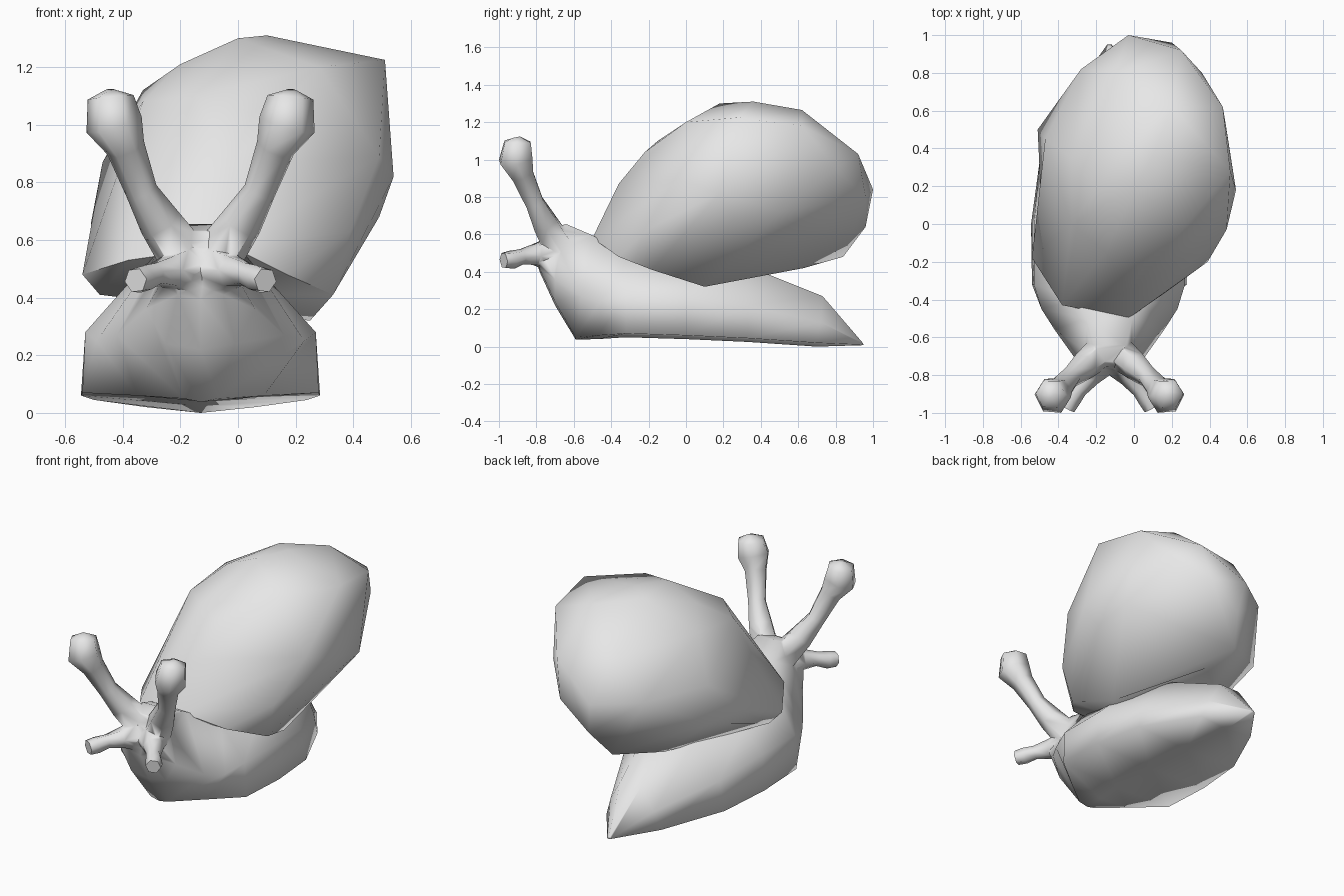
import bpy, bmesh, math
from mathutils import Vector

if "Cube" in bpy.data.objects:
    bpy.data.objects.remove(bpy.data.objects["Cube"])

CX = -0.13  # middle line of the body

grey = bpy.data.materials.new("plain grey")
grey.diffuse_color = (0.8, 0.8, 0.8, 1)
grey.use_nodes = True
grey.node_tree.nodes["Principled BSDF"].inputs["Base Color"].default_value = grey.diffuse_color


def smooth(ob, angle):
    bpy.ops.object.select_all(action='DESELECT')
    ob.select_set(True)
    bpy.context.view_layer.objects.active = ob
    bpy.ops.object.shade_smooth_by_angle(angle=math.radians(angle))


def finish(name, bm, angle=60):
    bmesh.ops.recalc_face_normals(bm, faces=bm.faces[:])
    me = bpy.data.meshes.new(name)
    bm.to_mesh(me)
    bm.free()
    me.materials.append(grey)
    ob = bpy.data.objects.new(name, me)
    bpy.context.collection.objects.link(ob)
    smooth(ob, angle)
    return ob


def loft(name, rings, angle=60):
    """Skin a row of equal closed rings and cap both ends."""
    bm = bmesh.new()
    rows = [[bm.verts.new(p) for p in ring] for ring in rings]
    n = len(rows[0])
    for a, b in zip(rows, rows[1:]):
        for i in range(n):
            j = (i + 1) % n
            bm.faces.new((a[i], a[j], b[j], b[i]))
    bm.faces.new(rows[0])
    bm.faces.new(rows[-1])
    return finish(name, bm, angle)


def stalk(name, path, side, sides=6):
    """Tapered tube; path entries are (offset from middle, y, z, radius)."""
    pts = [Vector((CX + side * d, y, z)) for d, y, z, r in path]
    rings = []
    for i, p in enumerate(pts):
        t = (pts[min(i + 1, len(pts) - 1)] - pts[max(i - 1, 0)]).normalized()
        u = t.cross(Vector((0, 1, 0.3))).normalized()
        v = t.cross(u)
        r = path[i][3]
        rings.append([p + r * (u * math.cos(k * math.tau / sides) + v * math.sin(k * math.tau / sides))
                      for k in range(sides)])
    return loft(name, rings, 65)


def dent(bm, near, target):
    """Split the edge whose middle is closest to a point and push it in."""
    near = Vector(near)
    e = min(bm.edges, key=lambda e: ((e.verts[0].co + e.verts[1].co) / 2 - near).length)
    if ((e.verts[0].co + e.verts[1].co) / 2 - near).length > 0.12:
        return
    res = bmesh.ops.subdivide_edges(bm, edges=[e], cuts=1)
    for v in res["geom_inner"]:
        if isinstance(v, bmesh.types.BMVert):
            v.co = target
    bmesh.ops.triangulate(bm, faces=bm.faces[:])


# Body: each section gives (y, z, half width) for the sole, flank and back
sections = [
    ((-0.78, 0.41, 0.08), (-0.81, 0.48, 0.12), (-0.74, 0.63, 0.09)),
    ((-0.70, 0.24, 0.12), (-0.70, 0.36, 0.19), (-0.64, 0.655, 0.08)),
    ((-0.59, 0.05, 0.06), (-0.56, 0.27, 0.29), (-0.50, 0.595, 0.12)),
    ((-0.47, 0.06, 0.22), (-0.45, 0.25, 0.36), (-0.40, 0.54, 0.17)),
    ((-0.32, 0.07, 0.41), (-0.32, 0.28, 0.40), (-0.30, 0.48, 0.22)),
    ((0.00, 0.06, 0.415), (0.00, 0.28, 0.40), (0.00, 0.41, 0.27)),
    ((0.33, 0.045, 0.37), (0.33, 0.22, 0.33), (0.33, 0.43, 0.16)),
    ((0.70, 0.02, 0.19), (0.72, 0.13, 0.15), (0.73, 0.27, 0.07)),
    ((0.95, 0.01, 0.012), (0.95, 0.014, 0.01), (0.945, 0.02, 0.006)),
]
rings = []
for sec in sections:
    right = [(CX + w, y, z) for y, z, w in sec]
    left = [(CX - w, y, z) for y, z, w in reversed(sec)]
    y, z, w = sec[0]
    rings.append(right + left + [(CX, y, max(0, z - min(0.02, 0.2 * w)))])
body = loft("body", rings, 180)

# Shell: outlines of the lip, crown, flanks and rear, skinned together
lip = [(-0.03, -0.50, 0.58), (-0.38, -0.43, 0.53), (-0.54, -0.18, 0.48),
       (-0.48, -0.14, 0.41), (0.17, -0.36, 0.48), (0.33, -0.18, 0.41), (0.25, 0.10, 0.32)]
crown = [(-0.02, -0.36, 0.87), (0.05, -0.22, 1.04), (-0.15, -0.15, 1.10), (-0.33, 0.0, 1.08),
         (-0.20, 0.18, 1.21), (0.0, 0.18, 1.30), (0.10, 0.36, 1.31), (0.20, 0.62, 1.265),
         (-0.02, 0.44, 1.29), (0.28, 0.0, 1.20), (0.51, 0.28, 1.225), (0.47, 0.62, 1.18),
         (-0.33, 0.35, 1.12)]
flanks = [(0.39, -0.20, 0.63), (0.49, -0.03, 0.89), (0.54, 0.18, 0.82), (0.49, 0.50, 0.72),
          (0.49, 0.25, 0.68), (-0.51, 0.50, 0.66), (-0.47, 0.45, 0.87)]
rear = [(0.25, 0.92, 1.03), (0.36, 0.80, 0.95), (0.20, 0.96, 0.80), (-0.03, 1.0, 0.84),
        (0.0, 0.96, 0.64), (-0.08, 0.84, 0.48), (-0.28, 0.82, 0.85), (-0.20, 0.50, 0.40),
        (-0.04, 0.63, 0.42), (-0.10, 0.80, 1.08)]
bm = bmesh.new()
for p in lip + crown + flanks + rear:
    bm.verts.new(p)
bmesh.ops.convex_hull(bm, input=bm.verts[:])
bmesh.ops.delete(bm, geom=[v for v in bm.verts if not v.link_faces], context='VERTS')
dent(bm, (0.105, 0.365, 0.37), (0.12, 0.37, 0.45))
dent(bm, (-0.525, 0.16, 0.57), (-0.48, 0.14, 0.60))
finish("shell", bm, 60)

# Eye stalks and lower feelers, fused into the head
eye_path = [(0.05, -0.68, 0.53, 0.09), (0.14, -0.755, 0.66, 0.075), (0.205, -0.81, 0.77, 0.056),
            (0.26, -0.875, 0.92, 0.068), (0.30, -0.91, 1.0, 0.1), (0.312, -0.90, 1.095, 0.08),
            (0.312, -0.905, 1.12, 0.02)]
feeler_path = [(0.03, -0.70, 0.49, 0.11), (0.11, -0.81, 0.49, 0.06), (0.16, -0.88, 0.48, 0.042),
               (0.20, -0.93, 0.465, 0.05), (0.225, -0.975, 0.46, 0.044)]
for side, tag in ((-1, "left"), (1, "right")):
    for name, path in (("eye_stalk_", eye_path), ("feeler_", feeler_path)):
        part = stalk(name + tag, path, side)
        mod = body.modifiers.new(name + tag, 'BOOLEAN')
        mod.operation = 'UNION'
        mod.solver = 'EXACT'
        mod.object = part
        bpy.context.view_layer.objects.active = body
        bpy.ops.object.modifier_apply(modifier=mod.name)
        bpy.data.objects.remove(part)

# Weld seams and shade the whole body softly
bm = bmesh.new()
bm.from_mesh(body.data)
bmesh.ops.remove_doubles(bm, verts=bm.verts[:], dist=0.008)
bmesh.ops.triangulate(bm, faces=[f for f in bm.faces if len(f.verts) > 4])
bm.to_mesh(body.data)
bm.free()
smooth(body, 180)
